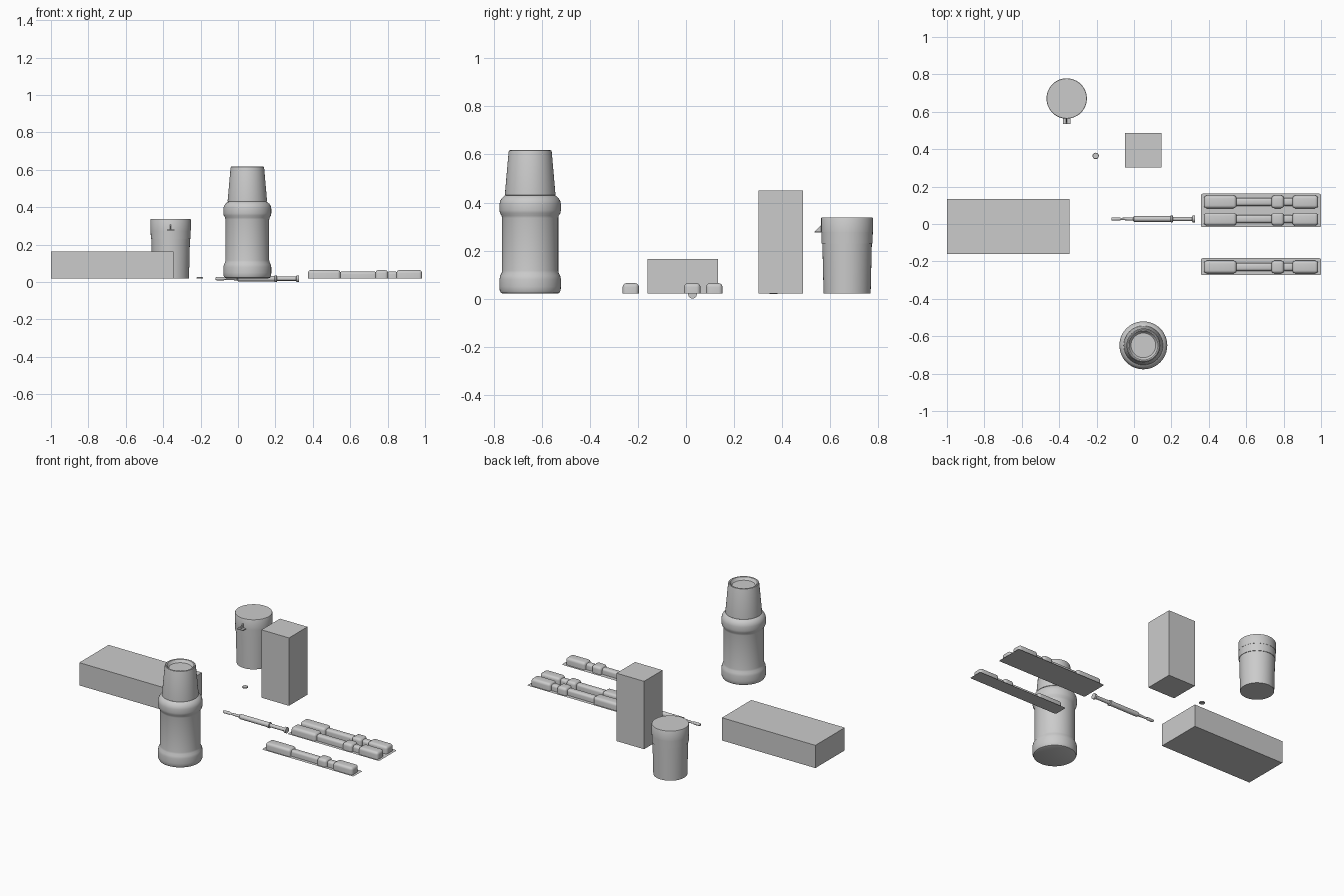
import bpy, bmesh
from math import pi, radians
from mathutils import Matrix, Vector

if "Cube" in bpy.data.objects:
    bpy.data.objects.remove(bpy.data.objects["Cube"])

BASE = 0.02  # the level most items rest on


def finish(name, bm, angle=35):
    bmesh.ops.recalc_face_normals(bm, faces=bm.faces)
    me = bpy.data.meshes.new(name)
    bm.to_mesh(me)
    bm.free()
    ob = bpy.data.objects.new(name, me)
    bpy.context.collection.objects.link(ob)
    bpy.ops.object.select_all(action='DESELECT')
    ob.select_set(True)
    bpy.context.view_layer.objects.active = ob
    bpy.ops.object.shade_smooth_by_angle(angle=radians(angle))
    return ob


def lathe(name, profile, loc, steps=48, along_x=False):
    """Revolve (radius, height) points about z, optionally laid along x."""
    bm = bmesh.new()
    vs = [bm.verts.new((r, 0, z)) for r, z in profile]
    es = [bm.edges.new(p) for p in zip(vs, vs[1:])]
    bmesh.ops.spin(bm, geom=vs + es, cent=(0, 0, 0), axis=(0, 0, 1),
                   angle=2 * pi, steps=steps)
    bmesh.ops.remove_doubles(bm, verts=bm.verts, dist=1e-5)
    if along_x:
        bm.transform(Matrix.Rotation(pi / 2, 4, 'Y'))
    bm.transform(Matrix.Translation(loc))
    return finish(name, bm)


def box_bm(x0, x1, y0, y1, z0, z1):
    bm = bmesh.new()
    size = Matrix.Diagonal((x1 - x0, y1 - y0, z1 - z0, 1))
    mid = Matrix.Translation(((x0 + x1) / 2, (y0 + y1) / 2, (z0 + z1) / 2))
    bmesh.ops.create_cube(bm, size=1, matrix=mid @ size)
    return bm


def pod(name, x0, x1, y, half, top, radius):
    """Moulded bubble: rounded box, open underneath."""
    bm = box_bm(x0, x1, y - half, y + half, BASE, top)
    bmesh.ops.delete(bm, geom=[f for f in bm.faces if f.normal.z < -0.5],
                     context='FACES_ONLY')
    edges = [e for e in bm.edges if len(e.link_faces) == 2]
    bmesh.ops.bevel(bm, geom=edges, offset=radius, segments=4, profile=0.5,
                    affect='EDGES')
    finish(name, bm, 50)


def tray(name, y0, y1, centres):
    """Flat backing sheet with rows of moulded bubbles."""
    bm = bmesh.new()
    f = bm.faces.new([bm.verts.new((x, y, BASE)) for x, y in
                      ((0.358, y0), (1.0, y0), (1.0, y1), (0.358, y1))])
    bmesh.ops.bevel(bm, geom=list(f.verts), offset=0.008, segments=3,
                    profile=0.5, affect='VERTICES')
    finish(name + "_backing", bm)
    for y in centres:
        for x0, x1 in ((0.374, 0.548), (0.735, 0.802), (0.847, 0.984)):
            pod(name + "_wide_bubble", x0, x1, y, 0.034, 0.064, 0.016)
        for x0, x1 in ((0.54, 0.742), (0.795, 0.855)):
            pod(name + "_narrow_bubble", x0, x1, y, 0.021, 0.056, 0.014)


# Plain cartons
finish("long_box", box_bm(-1.0, -0.345, -0.161, 0.133, BASE, 0.164))
finish("tall_box", box_bm(-0.047, 0.146, 0.302, 0.487, BASE, 0.45))

# Flask with flared bands and a tapered cup lid
lathe("flask_body", [
    (0, .02), (.112, .02), (.122, .024), (.127, .034), (.128, .05),
    (.128, .08), (.125, .095), (.119, .106), (.117, .116), (.117, .335),
    (.119, .345), (.126, .356), (.128, .368), (.128, .393), (.125, .407),
    (.117, .419), (.107, .428), (.102, .43), (0, .43)], (0.05, -0.649, 0))
lathe("flask_cup_lid", [
    (.1, .428), (.105, .431), (.105, .438), (.09, .609), (.088, .616),
    (.084, .618), (.078, .616), (.073, .609), (.07, .603), (.066, .6),
    (0, .6)], (0.05, -0.649, 0))

# Lidded jar
jar = Vector((-0.36, 0.671, 0))
lathe("jar_body", [(0, .02), (.098, .02), (.103, .229)], jar)
lathe("jar_collar", [(.1, .229), (.106, .229), (.107, .277)], jar)
lathe("jar_lid", [(.106, .277), (.108, .277), (.108, .334), (.106, .338),
                  (0, .338)], jar)

# Jar tab: flat plate with a thin triangular rib
finish("jar_tab", box_bm(-0.38, -0.34, 0.535, 0.575, 0.275, 0.28))
bm = bmesh.new()
face = bm.faces.new([bm.verts.new((-0.363, y, z)) for y, z in
                     ((0.536, 0.28), (0.57, 0.28), (0.57, 0.314))])
out = bmesh.ops.extrude_face_region(bm, geom=[face])
bmesh.ops.translate(bm, vec=(0.006, 0, 0), verts=[
    v for v in out["geom"] if isinstance(v, bmesh.types.BMVert)])
finish("jar_tab_rib", bm)

# Slim plunger tool lying on its side
lathe("plunger_tool", [
    (0, -.12), (.007, -.12), (.009, -.112), (.009, -.078), (.006, -.07),
    (.009, -.005), (.015, .0), (.015, .195), (.018, .197), (.018, .207),
    (.011, .209), (.011, .31), (.018, .313), (.018, .326), (0, .326)],
    (0, 0.027, 0.018), 32, True)

# Small loose disc
lathe("small_disc", [(0, .018), (.015, .018), (.017, .02), (.017, .024),
                     (.015, .026), (0, .026)], (-0.205, 0.364, 0), 32)

# Bubble trays
tray("double_tray", -0.016, 0.162, (0.026, 0.118))
tray("single_tray", -0.273, -0.183, (-0.23,))
